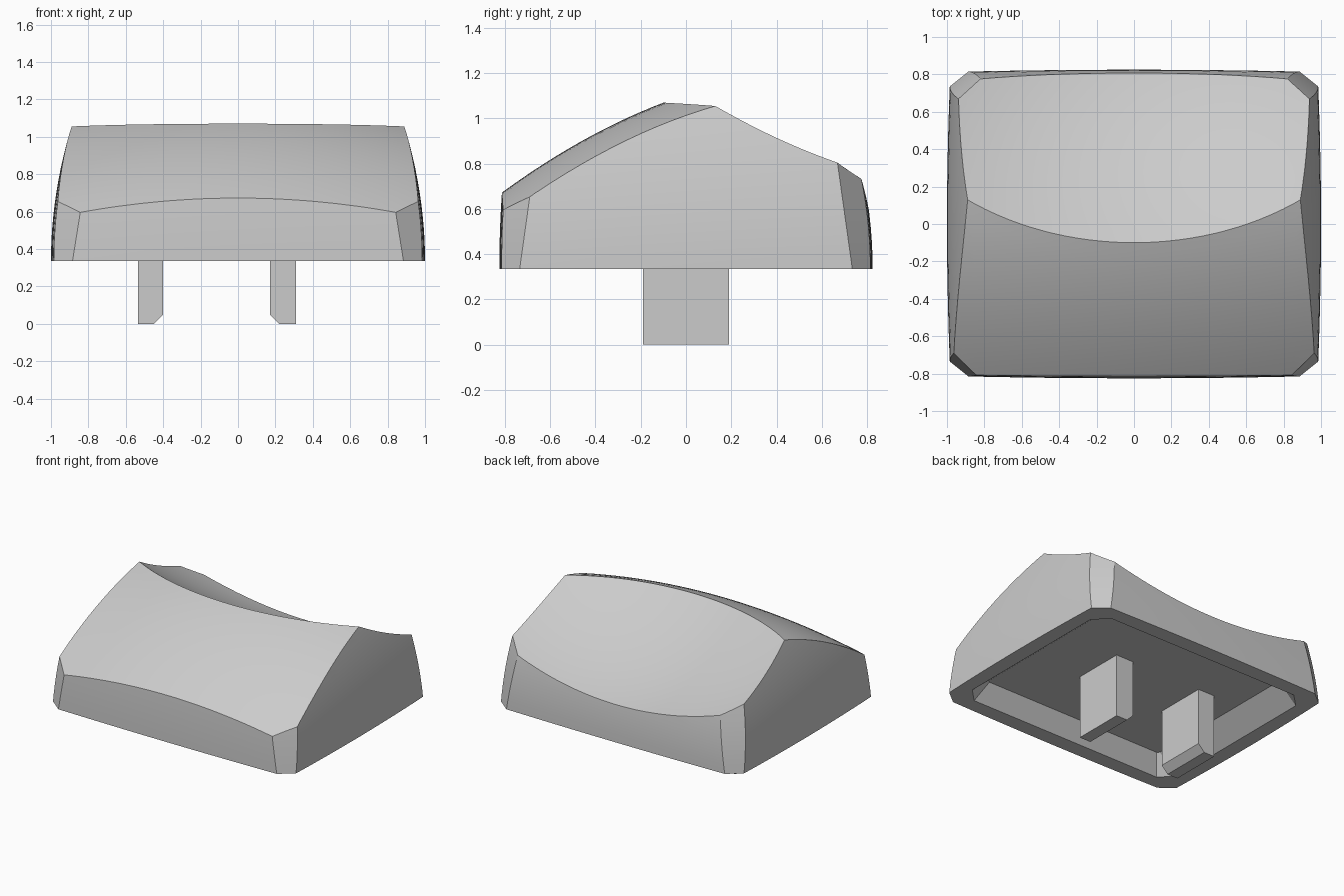
import bpy, bmesh, math
from mathutils import Vector

cube = bpy.data.objects.get("Cube")
if cube:
    bpy.data.objects.remove(cube, do_unlink=True)

BASE, CEILING = 0.335, 0.465

grey = bpy.data.materials.new("plain grey")
grey.use_nodes = True
grey.diffuse_color = (0.6, 0.6, 0.6, 1)
grey.node_tree.nodes["Principled BSDF"].inputs["Base Color"].default_value = (0.6, 0.6, 0.6, 1)


def to_object(bm, name):
    bmesh.ops.recalc_face_normals(bm, faces=bm.faces[:])
    mesh = bpy.data.meshes.new(name)
    bm.to_mesh(mesh)
    bm.free()
    mesh.materials.append(grey)
    obj = bpy.data.objects.new(name, mesh)
    bpy.context.collection.objects.link(obj)
    return obj


def loft(rings, name):
    """Closed solid through rings that have equal point counts."""
    bm = bmesh.new()
    loops = [[bm.verts.new(p) for p in ring] for ring in rings]
    n = len(loops[0])
    for a, b in zip(loops, loops[1:]):
        for i in range(n):
            j = (i + 1) % n
            bm.faces.new((a[i], a[j], b[j], b[i]))
    bm.faces.new(loops[0][::-1])
    bm.faces.new(loops[-1])
    return to_object(bm, name)


def activate(obj):
    bpy.ops.object.select_all(action='DESELECT')
    obj.select_set(True)
    bpy.context.view_layer.objects.active = obj


def apply_boolean(target, cutter, operation):
    activate(target)
    mod = target.modifiers.new("cut", 'BOOLEAN')
    mod.operation, mod.object, mod.solver = operation, cutter, 'EXACT'
    bpy.ops.object.modifier_apply(modifier=mod.name)
    bpy.data.objects.remove(cutter, do_unlink=True)


# Outer wall: bulging sides that lean in, with flat chamfered corners
def wall_ring(z, n=14):
    t = z - BASE
    half_x = 1.0 - 0.212 * t * t
    front, back = 0.825 - 0.1 * t * t, 0.825 - 0.25 * t * t
    end_x, end_y = 0.885 - 0.16 * t, 0.735 - 0.14 * t
    steps = [-1 + 2 * i / n for i in range(n + 1)]
    ring = [(s * end_x, -front + 0.01 * s * s, z) for s in steps]
    ring += [(half_x - 0.015 * s * s, s * end_y, z) for s in steps]
    ring += [(-s * end_x, back - 0.01 * s * s, z) for s in steps]
    ring += [(-half_x + 0.015 * s * s, -s * end_y, z) for s in steps]
    return ring


cap = loft([wall_ring(BASE + 0.87 * i / 14) for i in range(15)], "keycap_body")


# Crown: convex front slope meets a dished back slope along a curved ridge
def front_slope(x, y):
    return 0.675 + 0.556 * (y + 0.81) - 0.245 * (y + 0.81) * (y + 0.1) - 0.113 * x * x


def back_slope(x, y):
    return 1.07 - 0.687 * (y + 0.1) + 0.252 * (y + 0.1) * (y - 0.13) + 0.18 * x * x


def ridge_y(x):
    low, high = -0.5, 0.8
    for _ in range(40):
        mid = (low + high) / 2
        if front_slope(x, mid) < back_slope(x, mid):
            low = mid
        else:
            high = mid
    return low


bm = bmesh.new()
columns, rows = 36, 16
grid = []
for i in range(columns + 1):
    x = -1.1 + 2.2 * i / columns
    r = ridge_y(x)
    line = []
    for k in range(2 * rows + 1):
        s = k / rows
        y = -0.95 + (r + 0.95) * s if s <= 1 else r + (0.95 - r) * (s - 1)
        z = front_slope(x, y) if s <= 1 else back_slope(x, y)
        line.append(bm.verts.new((x, y, z)))
    grid.append(line)
for a, b in zip(grid, grid[1:]):
    for k in range(2 * rows):
        bm.faces.new((a[k], b[k], b[k + 1], a[k + 1]))
lower = bmesh.ops.extrude_face_region(bm, geom=bm.faces[:])["geom"]
for v in lower:
    if isinstance(v, bmesh.types.BMVert):
        v.co.z = 0.1
apply_boolean(cap, to_object(bm, "crown_cutter"), 'INTERSECT')


# Shallow underside recess with sloping walls
def recess_ring(hx, hy, c, z):
    corner = [(hx, hy - c), (hx - c, hy)]
    quarter = [corner, [(-x, y) for x, y in corner[::-1]],
               [(-x, -y) for x, y in corner], [(x, -y) for x, y in corner[::-1]]]
    return [(x, y, z) for part in quarter for x, y in part]


rim = recess_ring(0.89, 0.71, 0.1, BASE)
roof = recess_ring(0.74, 0.63, 0.015, CEILING)
below = [tuple(Vector(p) * 2 - Vector(q)) for p, q in zip(rim, roof)]
apply_boolean(cap, loft([below, roof], "recess_cutter"), 'DIFFERENCE')

activate(cap)
bpy.ops.object.shade_smooth_by_angle(angle=math.radians(22))


# Two mounting legs, bevelled at the foot on their inner sides
def leg(name, inner, outer):
    d = math.copysign(0.05, outer - inner)
    profile = [(inner, CEILING + 0.01), (inner, 0.05), (inner + d, 0), (outer, 0), (outer, CEILING + 0.01)]
    return loft([[(x, y, z) for x, z in profile] for y in (-0.19, 0.19)], name)


leg("right_mounting_leg", -0.40, -0.535)
leg("left_mounting_leg", 0.17, 0.31)
